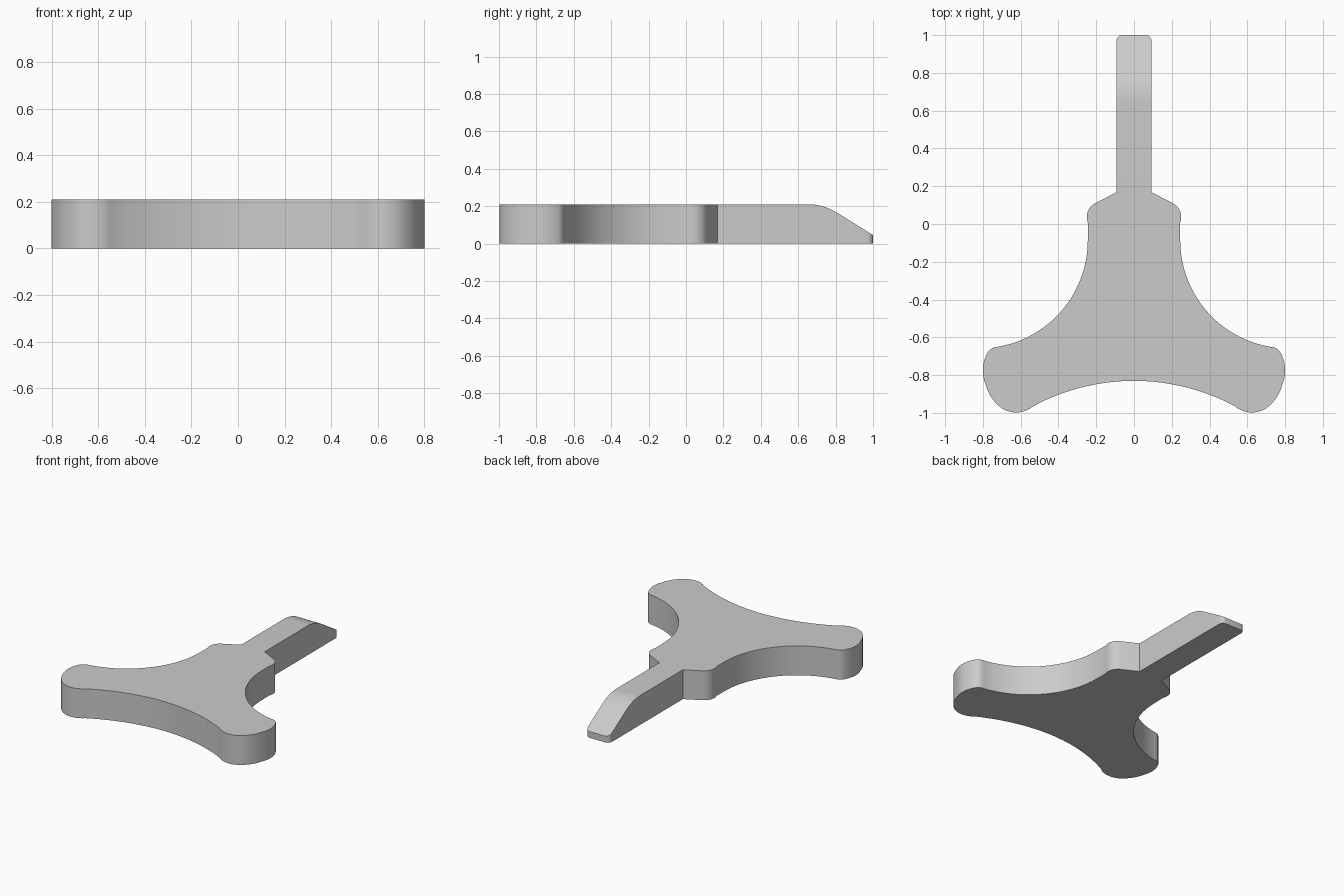
import bpy, bmesh, math
from mathutils import Vector

cube = bpy.data.objects.get("Cube")
if cube:
    bpy.data.objects.remove(cube, do_unlink=True)

THICK, HALF_BAR = 0.21, 0.093
BEND_START, BEND_R, BEND_ANGLE = 0.65, 0.30, math.radians(32)
BEND_END = BEND_START + BEND_R * math.sin(BEND_ANGLE)


def arc(a, b, c, steps):
    """Points on the circle from a through b to c, without the last one."""
    a, b, c = Vector(a), Vector(b), Vector(c)
    u, v = b - a, c - a
    d = 2 * (u.x * v.y - u.y * v.x)
    centre = a + Vector((v.y * u.dot(u) - u.y * v.dot(v),
                         u.x * v.dot(v) - v.x * u.dot(u))) / d
    r = a - centre
    start = math.atan2(r.y, r.x)
    e = c - centre
    sweep = math.atan2(e.y, e.x) - start
    turn = math.tau if d > 0 else -math.tau
    if sweep * turn < 0:
        sweep += turn
    return [centre + r.length * Vector((math.cos(start + sweep * i / steps),
                                        math.sin(start + sweep * i / steps)))
            for i in range(steps)]


def top_height(y):
    """Flat top, then a rounded bend into a straight slope at the bar tip."""
    if y <= BEND_START:
        return THICK
    run = min(y, BEND_END) - BEND_START
    drop = BEND_R - math.sqrt(BEND_R ** 2 - run ** 2)
    return THICK - drop - max(0, y - BEND_END) * math.tan(BEND_ANGLE)


# Right half of the plan: front hollow, rounded foot, side hollow, shoulder, bar
half = arc((0, -0.83), (0.28, -0.866), (0.53, -0.962), 16)
half += arc((0.53, -0.962), (0.63, -0.998), (0.72, -0.96), 8)
half += arc((0.72, -0.96), (0.763, -0.905), (0.785, -0.85), 5)
half += arc((0.785, -0.85), (0.80, -0.76), (0.78, -0.69), 8)
half += arc((0.78, -0.69), (0.76, -0.663), (0.72, -0.65), 5)
half += arc((0.72, -0.65), (0.39, -0.467), (0.245, -0.10), 24)
half += [Vector((0.245, -0.10)), Vector((0.243, 0.0))]
half += arc((0.25, 0.03), (0.238, 0.08), (0.205, 0.11), 6)
half += [Vector((0.205, 0.11)), Vector((HALF_BAR, 0.168))]
half += arc((HALF_BAR, 0.97), (HALF_BAR - 0.009, 0.991), (HALF_BAR - 0.03, 1), 5)
half += [Vector((HALF_BAR - 0.03, 1))]
outline = half + [Vector((-p.x, p.y)) for p in reversed(half[1:])]

# Flat plan, cut across the bar where the top bends
bm = bmesh.new()
bm.faces.new([bm.verts.new((p.x, p.y, 0)) for p in outline])
for i in range(9):
    y = BEND_START + BEND_R * math.sin(BEND_ANGLE * i / 8)
    bmesh.ops.bisect_plane(bm, geom=bm.verts[:] + bm.edges[:] + bm.faces[:],
                           plane_co=(0, y, 0), plane_no=(0, 1, 0))

# Raise the plan into a solid
raised = bmesh.ops.extrude_face_region(bm, geom=bm.faces[:], use_keep_orig=True)
for v in raised["geom"]:
    if isinstance(v, bmesh.types.BMVert):
        v.co.z = top_height(v.co.y)
bmesh.ops.recalc_face_normals(bm, faces=bm.faces[:])

mesh = bpy.data.meshes.new("three_armed_knob")
bm.to_mesh(mesh)
bm.free()
knob = bpy.data.objects.new("three_armed_knob", mesh)
bpy.context.collection.objects.link(knob)

# Plain grey
grey = bpy.data.materials.new("light_grey")
grey.use_nodes = True
colour = (0.6, 0.6, 0.6, 1)
grey.diffuse_color = colour
grey.node_tree.nodes["Principled BSDF"].inputs["Base Color"].default_value = colour
mesh.materials.append(grey)

bpy.ops.object.select_all(action="DESELECT")
knob.select_set(True)
bpy.context.view_layer.objects.active = knob
bpy.ops.object.shade_smooth_by_angle(angle=math.radians(30))
